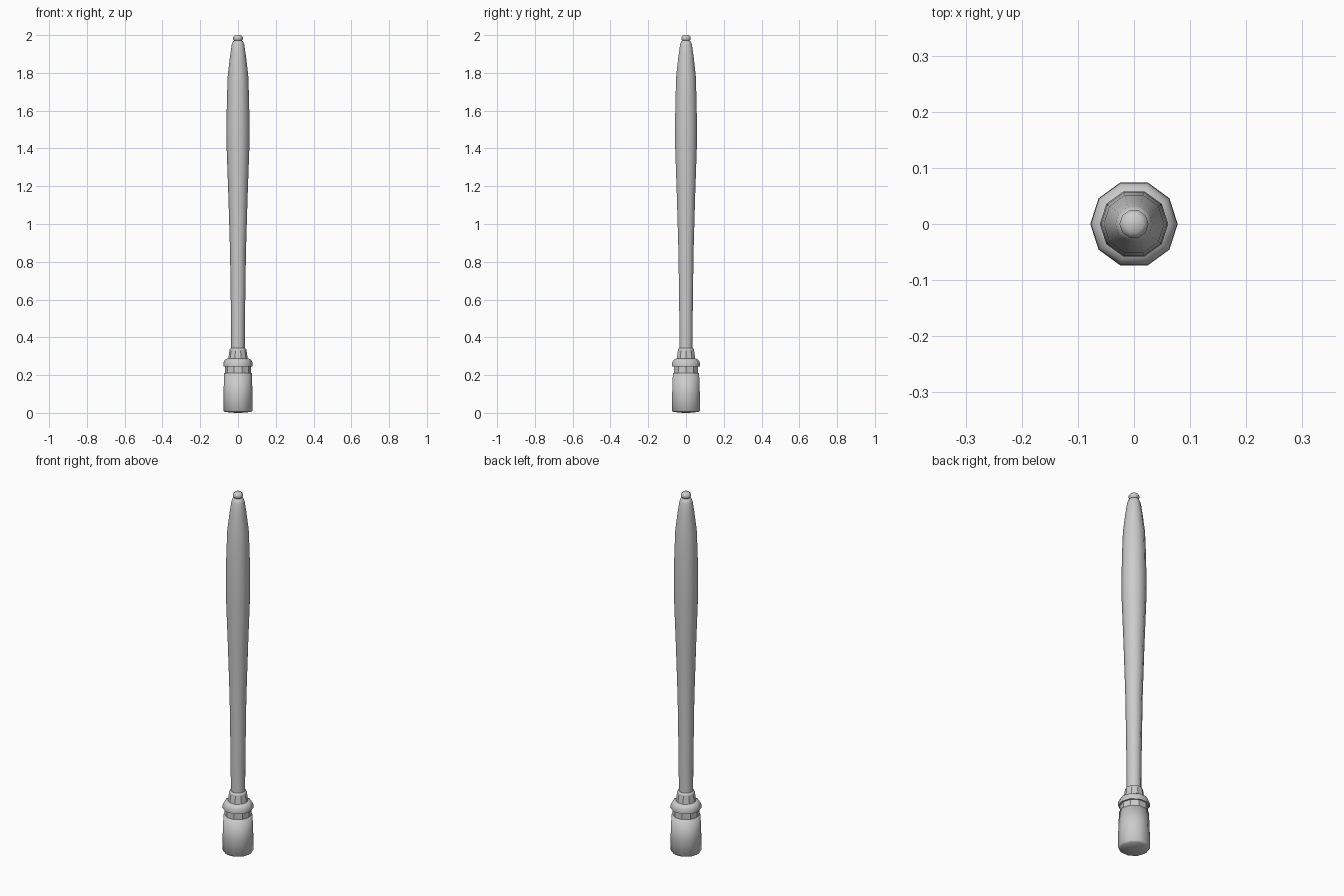
import bpy
import math

cube = bpy.data.objects.get("Cube")
if cube:
    bpy.data.objects.remove(cube, do_unlink=True)

SIDES = 10

grey = bpy.data.materials.new("light_grey")
grey.use_nodes = True
grey.diffuse_color = (0.6, 0.6, 0.6, 1)
grey.node_tree.nodes["Principled BSDF"].inputs["Base Color"].default_value = (0.6, 0.6, 0.6, 1)


def lathe(name, profile, angle):
    """Spin (radius, height) points, listed bottom to top, into a capped ten-sided part."""
    verts, faces = [], []
    for r, z in profile:
        for i in range(SIDES):
            a = math.tau * i / SIDES
            verts.append((r * math.cos(a), r * math.sin(a), z))
    for k in range(len(profile) - 1):
        for i in range(SIDES):
            j = (i + 1) % SIDES
            lo, hi = k * SIDES, (k + 1) * SIDES
            faces.append((lo + i, lo + j, hi + j, hi + i))
    top = (len(profile) - 1) * SIDES
    faces.append(tuple(reversed(range(SIDES))))
    faces.append(tuple(range(top, top + SIDES)))
    mesh = bpy.data.meshes.new(name)
    mesh.from_pydata(verts, [], faces)
    mesh.materials.append(grey)
    obj = bpy.data.objects.new(name, mesh)
    bpy.context.collection.objects.link(obj)
    bpy.ops.object.select_all(action="DESELECT")
    obj.select_set(True)
    bpy.context.view_layer.objects.active = obj
    bpy.ops.object.shade_smooth_by_angle(angle=math.radians(angle))
    return obj


# Base: slightly tapered cup with a shallow domed underside
lathe("base_cup", [(0.016, 0), (0.07, 0.005), (0.078, 0.012), (0.077, 0.1), (0.073, 0.21)], 89)

# Faceted recessed band between the cup and the cap
lathe("base_band", [(0.068, 0.2), (0.068, 0.25)], 20)

# Rounded cap above the band
lathe("base_cap", [(0.077, 0.245), (0.077, 0.265), (0.07, 0.28), (0.056, 0.288)], 75)

# Faceted tapering collar with a small rounded lip
lathe("collar", [(0.052, 0.285), (0.045, 0.33)], 20)
lathe("collar_lip", [(0.045, 0.33), (0.044, 0.339), (0.036, 0.343)], 75)

# Long swelling shaft
lathe("shaft", [(0.036, 0.335), (0.037, 0.5), (0.042, 0.85), (0.051, 1.15), (0.06, 1.4),
                (0.061, 1.5), (0.059, 1.65), (0.054, 1.79), (0.042, 1.89), (0.033, 1.95),
                (0.026, 1.968), (0.016, 1.972)], 60)

# Tip knob
lathe("tip_knob", [(0.018, 1.966), (0.026, 1.979), (0.026, 1.99), (0.016, 2.0)], 80)
